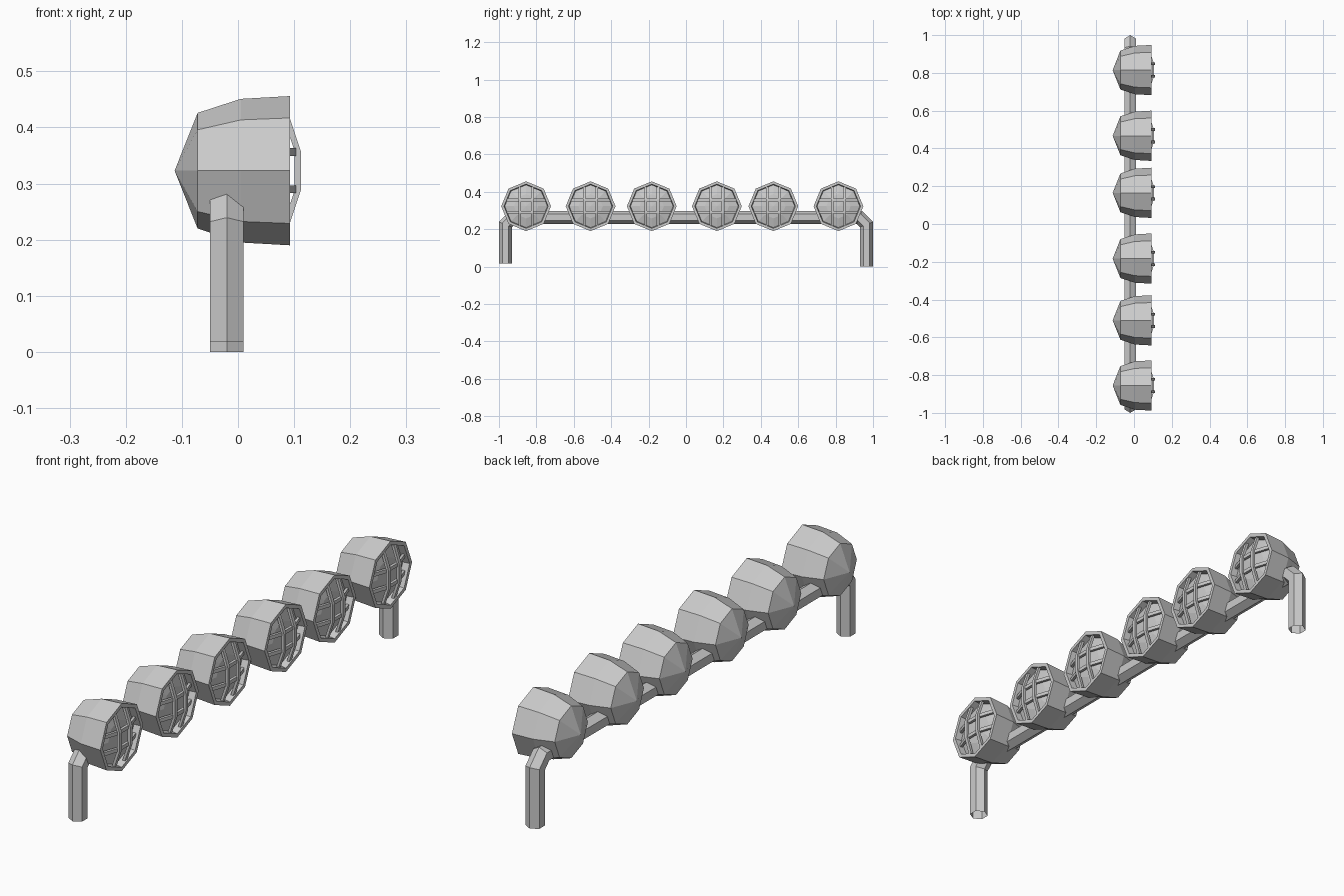
import bpy, bmesh
from math import sin, cos, pi
from mathutils import Vector

cube = bpy.data.objects.get("Cube")
if cube:
    bpy.data.objects.remove(cube)

GREY = (0.6, 0.6, 0.6, 1)
grey = bpy.data.materials.new("plain grey")
grey.use_nodes = True
grey.diffuse_color = GREY
grey.node_tree.nodes["Principled BSDF"].inputs["Base Color"].default_value = GREY


def finish(bm, name):
    bmesh.ops.recalc_face_normals(bm, faces=bm.faces)
    mesh = bpy.data.meshes.new(name)
    bm.to_mesh(mesh)
    bm.free()
    mesh.materials.append(grey)
    return mesh


def place(mesh, name, location=(0, 0, 0)):
    ob = bpy.data.objects.new(name, mesh)
    ob.location = location
    bpy.context.collection.objects.link(ob)
    return ob


def bridge(bm, a, b):
    for i in range(len(a)):
        j = (i + 1) % len(a)
        bm.faces.new((a[i], a[j], b[j], b[i]))


def revolve(name, profile, sides=8):
    """Spin (x, radius) points around the x axis."""
    bm = bmesh.new()
    for x, r in profile:
        if r == 0:
            tip = bm.verts.new((x, 0, 0))
            ring = [tip] * sides
        else:
            ring = [bm.verts.new((x, r * cos(2 * pi * i / sides), r * sin(2 * pi * i / sides)))
                    for i in range(sides)]
        if x != profile[0][0] or r != profile[0][1]:
            for i in range(sides):
                j = (i + 1) % sides
                corners = dict.fromkeys((last[i], last[j], ring[j], ring[i]))
                bm.faces.new(tuple(corners))
        last = ring
    return finish(bm, name)


def grille():
    """Two bent bars each way; the upright pair stands slightly prouder."""
    bm = bmesh.new()
    half, thick = 0.007, 0.011
    for upright, high, low in ((True, 0.112, 0.089), (False, 0.105, 0.082)):
        for offset in (-0.033, 0.033):
            last = None
            for t, x in ((-0.104, low), (-0.035, high), (0.035, high), (0.104, low)):
                ring = []
                for side, depth in ((-half, 0), (half, 0), (half, thick), (-half, thick)):
                    u = offset + side
                    ring.append(bm.verts.new((x - depth, u, t) if upright else (x - depth, t, u)))
                if last:
                    bridge(bm, last, ring)
                else:
                    bm.faces.new(ring)
                last = ring
            bm.faces.new(last)
    return finish(bm, "lamp_grille")


def pipe(name, path, radius, sides=6):
    """Open tube with mitred bends along a path in the y-z plane."""
    bm = bmesh.new()
    pts = [Vector(p) for p in path]
    last = None
    for k, p in enumerate(pts):
        before = (p - pts[k - 1]).normalized() if k else (pts[1] - p).normalized()
        after = (pts[k + 1] - p).normalized() if k < len(pts) - 1 else before
        tangent = (before + after).normalized()
        normal = Vector((0, -tangent.z, tangent.y)) / tangent.dot(before)
        ring = []
        for i in range(sides):
            a = 2 * pi * i / sides
            ring.append(bm.verts.new(p + radius * (normal * cos(a) + Vector((sin(a), 0, 0)))))
        if last:
            bridge(bm, last, ring)
        last = ring
    return finish(bm, name)


# Support bar with two bent legs
X = -0.02
bar = pipe("support_bar", [(X, -0.965, 0.018), (X, -0.965, 0.225), (X, -0.927, 0.263),
                           (X, 0.927, 0.263), (X, 0.965, 0.225), (X, 0.965, 0)], 0.0346)
place(bar, "support_bar")

# Lamp housing, rim and recessed lens
housing = revolve("lamp_housing", [(-0.113, 0), (-0.072, 0.103), (0.005, 0.128), (0.093, 0.133),
                                   (0.093, 0.118), (0.066, 0.114)])
lens = revolve("lamp_lens", [(0.066, 0.114), (0.08, 0.065), (0.086, 0)])
bars = grille()

for n, y in enumerate((-0.855, -0.51, -0.183, 0.165, 0.467, 0.815), 1):
    for mesh in (housing, lens, bars):
        place(mesh, f"{mesh.name}_{n}", (0, y, 0.323))
